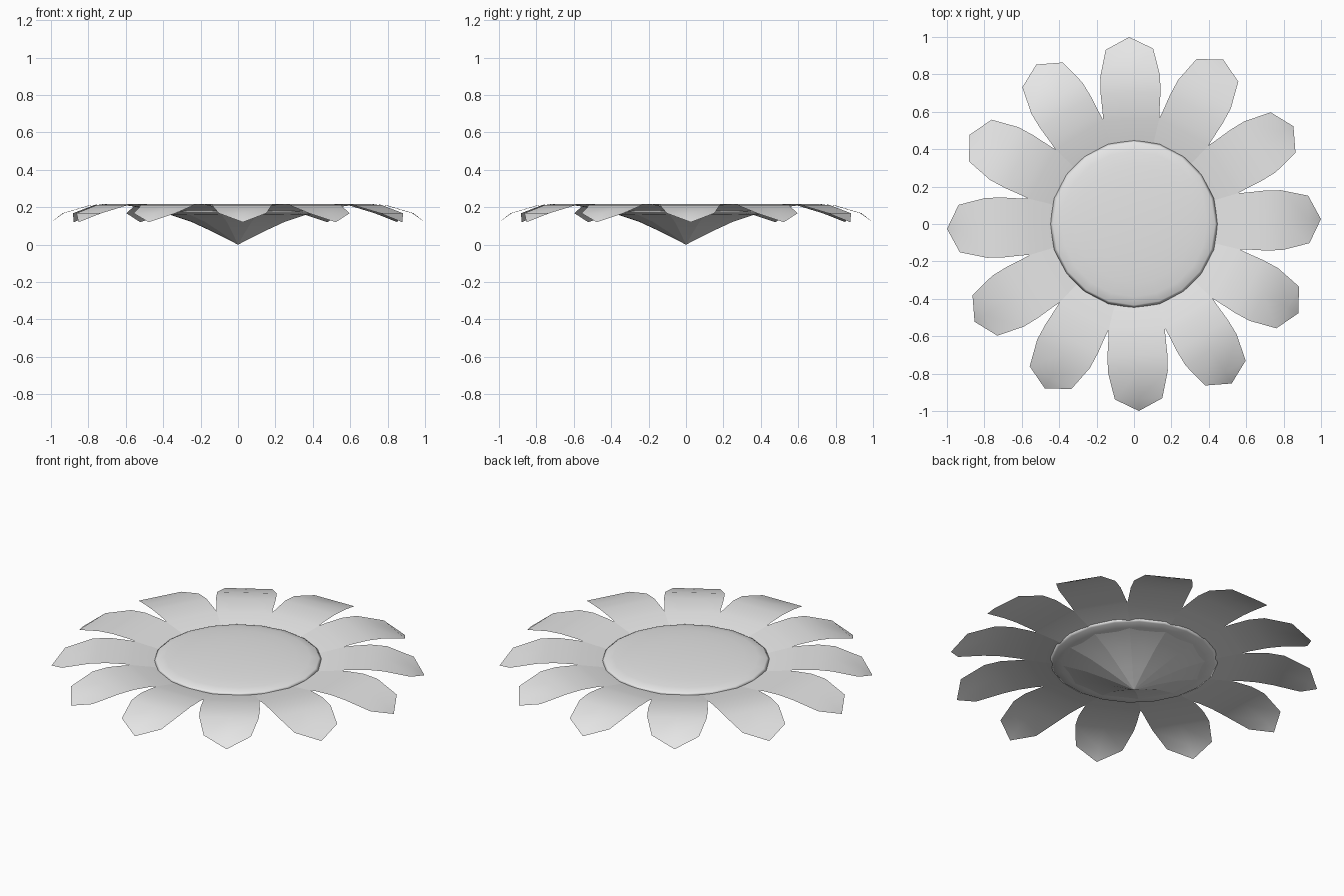
import bpy
import bmesh
import math

cube = bpy.data.objects.get("Cube")
if cube:
    bpy.data.objects.remove(cube, do_unlink=True)

PETALS = 12
TILT = math.radians(1.5)      # small twist of the whole ring of petals
WEDGE = math.tan(math.pi / PETALS)

# Single flat colour
grey = bpy.data.materials.new("light_grey")
grey.use_nodes = True
colour = (0.8, 0.8, 0.8, 1)
grey.diffuse_color = colour
grey.node_tree.nodes["Principled BSDF"].inputs["Base Color"].default_value = colour


def finish(bm, name):
    """Turn a bmesh into a smooth shaded mesh with the grey material."""
    mesh = bpy.data.meshes.new(name)
    bm.to_mesh(mesh)
    bm.free()
    mesh.materials.append(grey)
    for poly in mesh.polygons:
        poly.use_smooth = True
    return mesh


def add_object(name, mesh):
    obj = bpy.data.objects.new(name, mesh)
    bpy.context.scene.collection.objects.link(obj)
    return obj


# Petal: stations along its length (distance, half width, height).
# The inner stations are wedges that close into the cone underneath.
stations = [(d, d * WEDGE, z) for d, z in
            [(0.13, 0.067), (0.25, 0.123), (0.36, 0.16), (0.45, 0.184), (0.56, 0.205)]]
stations += [(0.6, 0.152, 0.211), (0.7, 0.16, 0.218), (0.79, 0.16, 0.211), (0.935, 0.127, 0.168)]

bm = bmesh.new()
root = bm.verts.new((0, 0, 0))
tip = bm.verts.new((0, 1.0, 0.12))
rows = [[bm.verts.new((side * w, d, z)) for side in (-1, 0, 1)] for d, w, z in stations]
for k in (0, 1):
    bm.faces.new((root, rows[0][k + 1], rows[0][k]))
    for near, far in zip(rows, rows[1:]):
        bm.faces.new((near[k], near[k + 1], far[k + 1], far[k]))
    bm.faces.new((rows[-1][k], rows[-1][k + 1], tip))
bmesh.ops.recalc_face_normals(bm, faces=bm.faces)
bm.normal_update()
if sum(f.normal.z for f in bm.faces) < 0:
    bmesh.ops.reverse_faces(bm, faces=bm.faces)
petal_mesh = finish(bm, "petal")

# Ring of petals
for i in range(PETALS):
    petal = add_object(f"petal_{i + 1}", petal_mesh)
    petal.rotation_euler.z = TILT + i * math.tau / PETALS

# Flower centre: a flattened ball
bm = bmesh.new()
bmesh.ops.create_uvsphere(bm, u_segments=20, v_segments=12, radius=1)
bmesh.ops.scale(bm, vec=(0.449, 0.449, 0.037), verts=bm.verts)
bmesh.ops.translate(bm, vec=(0, 0, 0.181), verts=bm.verts)
add_object("flower_centre", finish(bm, "flower_centre"))
